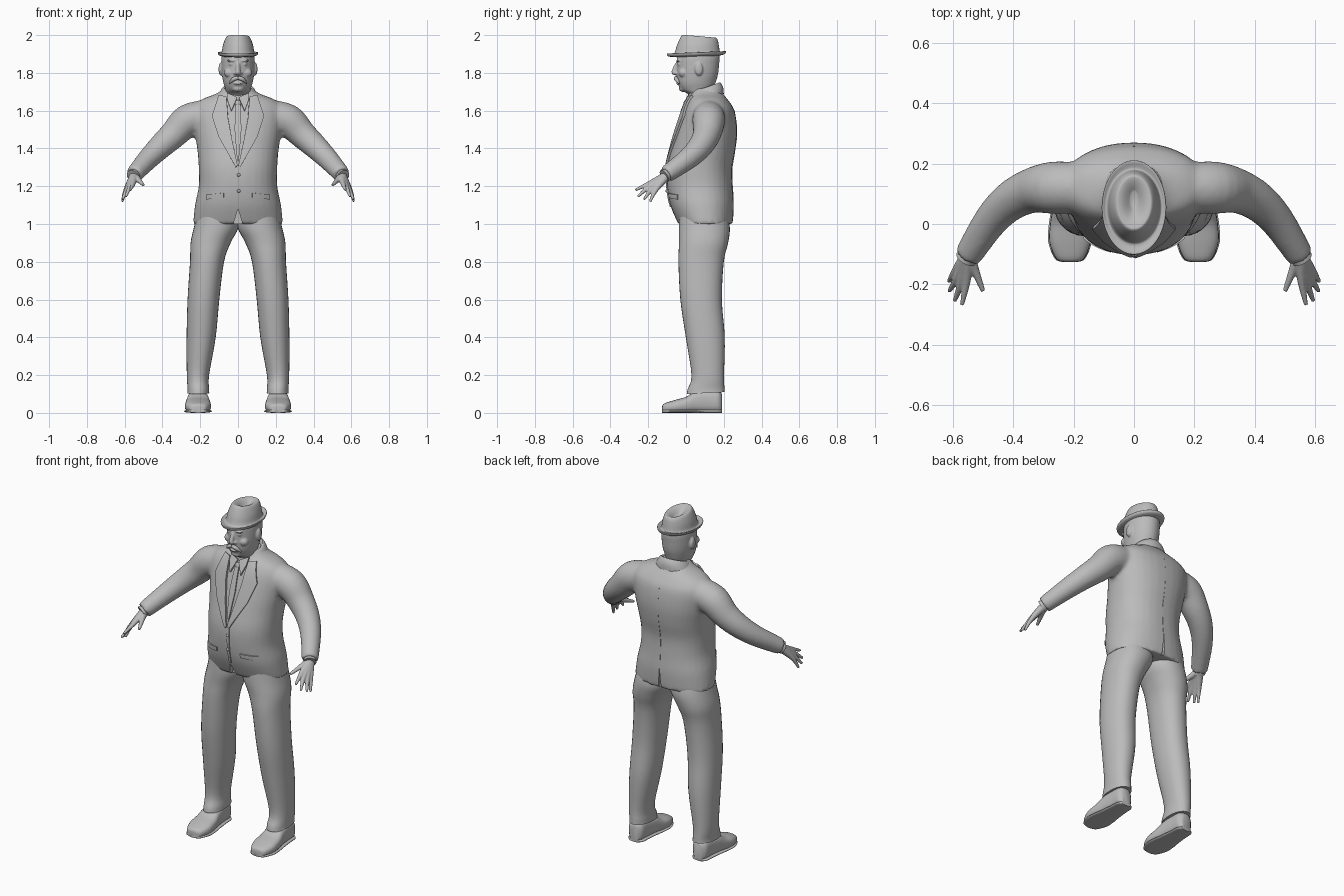
import bpy, bmesh
from math import sin, cos, pi, radians
from mathutils import Vector
from mathutils.bvhtree import BVHTree

cube = bpy.data.objects.get("Cube")
if cube:
    bpy.data.objects.remove(cube)

grey = bpy.data.materials.new("plain_grey")
grey.use_nodes = True
grey.diffuse_color = (0.5, 0.5, 0.5, 1)
for node in grey.node_tree.nodes:
    if node.type == 'BSDF_PRINCIPLED':
        node.inputs["Base Color"].default_value = grey.diffuse_color
made = []


def spline(rows, steps=4):
    """Smoothly interpolate rows of numbers."""
    out = []
    last = len(rows) - 1
    for i in range(last):
        a, b, c, d = (rows[min(max(i + k, 0), last)] for k in (-1, 0, 1, 2))
        for s in range(steps):
            t = s / steps
            out.append([q + t / 2 * (r - p + t * (2*p - 5*q + 4*r - e + t * (3*q - p - 3*r + e)))
                        for p, q, r, e in zip(a, b, c, d)])
    return out + [list(rows[-1])]


def power(v, e):
    return abs(v) ** e * (1 if v > 0 else -1)


def stack(rows, n=32, e=1.0, steps=4):
    """Horizontal oval rings from rows of x, y, z, half width, half depth, tilt."""
    rings = []
    for x, y, z, rx, ry, tilt in spline(rows, steps):
        ring = []
        for k in range(n):
            a = 2 * pi * k / n
            dy = ry * power(sin(a), e)
            ring.append(Vector((x + rx * power(cos(a), e), y + dy, z + tilt * dy)))
        rings.append(ring)
    return rings


def tube(rows, n=16, steps=4):
    """Round rings along a path of x, y, z, radius."""
    path = spline(rows, steps)
    pts = [Vector(p[:3]) for p in path]
    rings = []
    for i, p in enumerate(path):
        way = pts[min(i + 1, len(pts) - 1)] - pts[max(i - 1, 0)]
        q = way.to_track_quat('Z', 'Y')
        rings.append([pts[i] + q @ Vector((cos(2*pi*k/n), sin(2*pi*k/n), 0)) * p[3]
                      for k in range(n)])
    return rings


def ball(x, y, z, rx, ry, rz, n=16):
    angles = [pi * (k + 0.1) / 10.2 for k in range(11)]
    return [[Vector((x + rx * sin(t) * cos(2*pi*k/n), y + ry * sin(t) * sin(2*pi*k/n),
                     z - rz * cos(t))) for k in range(n)] for t in angles]


def both(part):
    return [part, [[Vector((-v.x, v.y, v.z)) for v in ring] for ring in part]]


def add_object(name, bm):
    bmesh.ops.recalc_face_normals(bm, faces=bm.faces)
    mesh = bpy.data.meshes.new(name)
    bm.to_mesh(mesh)
    bm.free()
    mesh.materials.append(grey)
    ob = bpy.data.objects.new(name, mesh)
    bpy.context.collection.objects.link(ob)
    made.append(ob)
    return ob


def bake(ob):
    """Replace the mesh by its modified result."""
    graph = bpy.context.evaluated_depsgraph_get()
    mesh = bpy.data.meshes.new_from_object(ob.evaluated_get(graph))
    ob.modifiers.clear()
    ob.data = mesh
    if not mesh.materials:
        mesh.materials.append(grey)


def build(name, parts, voxel=0, relax=3):
    """Skin each list of rings, optionally fusing them into one surface."""
    bm = bmesh.new()
    for rings in parts:
        loops = [[bm.verts.new(v) for v in ring] for ring in rings]
        n = len(loops[0])
        for a, b in zip(loops, loops[1:]):
            for k in range(n):
                bm.faces.new((a[k], a[(k+1) % n], b[(k+1) % n], b[k]))
        bm.faces.new(loops[0])
        bm.faces.new(loops[-1])
    ob = add_object(name, bm)
    if voxel:
        fuse = ob.modifiers.new("fuse", 'REMESH')
        fuse.mode = 'VOXEL'
        fuse.voxel_size = voxel
        soft = ob.modifiers.new("relax", 'SMOOTH')
        soft.iterations = relax
        bake(ob)
    return ob


# Jacket body and sleeves
torso = stack([(0, .103, 1.0, .238, .145, 0), (0, .085, 1.1, .228, .168, 0),
               (0, .073, 1.2, .208, .173, 0), (0, .072, 1.3, .208, .172, 0),
               (0, .092, 1.4, .216, .17, 0), (0, .11, 1.5, .232, .16, 0),
               (0, .12, 1.6, .24, .137, 0), (0, .116, 1.655, .2, .108, 0),
               (0, .11, 1.69, .115, .085, 0), (0, .105, 1.72, .075, .075, 0)], e=.9)
sleeve = tube([(.19, .12, 1.57, .085), (.27, .12, 1.545, .087), (.34, .11, 1.475, .075),
               (.41, .075, 1.41, .066), (.475, .01, 1.345, .057), (.55, -.105, 1.262, .046)], 20)
jacket = build("jacket", [torso] + both(sleeve), .011, 5)


# Cut the front opening and the back vent out of the hem
def wedge(half, top, y0, y1):
    bm = bmesh.new()
    ends = [[bm.verts.new((x, y, z)) for x, z in ((-half, .95), (half, .95), (0, top))]
            for y in (y0, y1)]
    bmesh.ops.convex_hull(bm, input=ends[0] + ends[1])
    cutter = add_object("hem_cutter", bm)
    cutter.hide_render = True
    made.remove(cutter)
    cut = jacket.modifiers.new("cut", 'BOOLEAN')
    cut.operation = 'DIFFERENCE'
    cut.object = cutter
    bake(jacket)
    bpy.data.objects.remove(cutter)


wedge(.04, 1.08, -.3, -.02)
wedge(.012, 1.13, .235, .35)

surface = BVHTree.FromPolygons([v.co for v in jacket.data.vertices],
                               [p.vertices for p in jacket.data.polygons])


def on_jacket(x, z, way=1):
    hit = surface.ray_cast(Vector((x, -way, z)), Vector((0, way, 0)))[0]
    return hit if hit else Vector((x, .1, z))


def patch(name, edge_a, edge_b, thick=.02, way=1):
    """Thin cloth piece lying on the jacket between two edges of x, z points."""
    bm = bmesh.new()
    grid = []
    for a, b in zip(edge_a, edge_b):
        grid.append([])
    cols = 6
    rows_a, rows_b = ([(p[0] + (q[0]-p[0])*t/6, p[1] + (q[1]-p[1])*t/6)
                       for p, q in zip(e, e[1:]) for t in range(6)] + [e[-1]]
                      for e in (edge_a, edge_b))
    grid = [[bm.verts.new(on_jacket(a[0] + (b[0]-a[0])*c/cols, a[1] + (b[1]-a[1])*c/cols, way))
             for c in range(cols + 1)] for a, b in zip(rows_a, rows_b)]
    for r, s in zip(grid, grid[1:]):
        for c in range(cols):
            bm.faces.new((r[c], r[c+1], s[c+1], s[c]))
    ob = add_object(name, bm)
    solid = ob.modifiers.new("thickness", 'SOLIDIFY')
    solid.thickness = thick
    solid.offset = 0
    bake(ob)


# Lapels, shirt collar points, pocket flaps
for side, s in (("left", 1), ("right", -1)):
    def flip(points):
        return [(s * x, z) for x, z in points]
    patch(side + "_lapel", flip([(.06, 1.67), (.052, 1.56), (.032, 1.45), (.002, 1.31)]),
          flip([(.1, 1.675), (.135, 1.57), (.1, 1.46), (.012, 1.3)]), .024)
    patch(side + "_shirt_collar", flip([(.004, 1.665), (.035, 1.595)]),
          flip([(.055, 1.69), (.055, 1.65)]), .024)
    patch(side + "_pocket_flap", flip([(.075, 1.165), (.165, 1.155)]),
          flip([(.075, 1.14), (.165, 1.13)]), .014)

# Tie with knot, front edge of the jacket, back vent overlap, buttons
patch("tie", [(-.012, 1.63), (-.018, 1.5), (-.004, 1.33)],
      [(.012, 1.63), (.018, 1.5), (.004, 1.33)], .016)
knot = on_jacket(0, 1.635)
build("tie_knot", [ball(0, knot.y, knot.z, .017, .012, .022)])
patch("front_edge", [(0, 1.31), (0, 1.09)], [(.014, 1.3), (.014, 1.09)], .012)
patch("back_seam", [(-.003, 1.6), (-.003, 1.14)], [(.003, 1.6), (.003, 1.14)], .004, -1)
buttons = [on_jacket(.004, z) for z in (1.26, 1.175)]
build("jacket_buttons", [ball(p.x, p.y - .004, p.z, .009, .008, .009) for p in buttons])

# Jacket collar around the neck
build("jacket_collar", [stack([(0, .105, 1.66, .115, .095, .3), (0, .105, 1.69, .1, .092, .35),
                               (0, .1, 1.72, .08, .082, .35), (0, .1, 1.715, .068, .072, .35),
                               (0, .1, 1.68, .06, .06, .35)], steps=3)])

# Sleeve cuffs and hands
build("shirt_cuffs", both(tube([(.535, -.08, 1.275, .03), (.557, -.116, 1.253, .036)])))
wrist = (.55, -.1, 1.258, .024)
fingers = [((.528, -.15, 1.235, .015), (.5, -.222, 1.205, .008)),
           ((.555, -.19, 1.216, .014), (.57, -.268, 1.18, .007)),
           ((.571, -.19, 1.202, .014), (.594, -.255, 1.145, .007)),
           ((.585, -.178, 1.19, .014), (.612, -.222, 1.13, .007)),
           ((.594, -.16, 1.18, .013), (.613, -.19, 1.118, .007))]
hand = [p for knuckle, tip in fingers for p in both(tube([wrist, knuckle, tip], 12))]
build("hands", hand, .0045, 2)

# Trousers
leg = stack([(.105, .09, 1.06, .11, .125, 0), (.116, .097, .98, .118, .135, 0),
             (.145, .093, .9, .106, .13, 0), (.164, .08, .8, .09, .12, 0),
             (.183, .08, .6, .084, .11, 0), (.195, .102, .4, .077, .103, 0),
             (.212, .115, .2, .059, .086, 0), (.21, .106, .13, .057, .097, .05),
             (.21, .104, .105, .058, .1, .05)], e=.92)
build("trousers", both(leg))


# Shoes and soles
def shoe(rows, grow=0, flat=0):
    rings = []
    for y, w, h in spline(rows):
        h = flat or h
        rings.append([Vector((.212 + (w + grow) * power(cos(2*pi*k/24), .8), y,
                              h / 2 + h / 2 * power(sin(2*pi*k/24), .7))) for k in range(24)])
    return rings


last = [(-.126, .02, .035), (-.115, .046, .05), (-.06, .068, .068), (0, .066, .085),
        (.05, .058, .115), (.12, .05, .125), (.17, .046, .12), (.19, .028, .1)]
build("shoes", both(shoe(last)))
build("shoe_soles", both(shoe(last, .004, .018)))

# Head with nose, brows, eyes, chin and ears
skull = stack([(0, .09, 1.62, .062, .065, 0), (0, .085, 1.68, .064, .068, 0),
               (0, .06, 1.71, .066, .085, 0), (0, .056, 1.745, .077, .1, 0),
               (0, .06, 1.79, .085, .109, 0), (0, .063, 1.84, .088, .112, 0),
               (0, .065, 1.89, .086, .112, 0), (0, .067, 1.93, .07, .09, 0)])
nose = [tube([(0, -.04, 1.86, .009), (0, -.056, 1.83, .011), (0, -.064, 1.802, .014)], 12),
        ball(0, -.06, 1.8, .016, .016, .012)]
features = (ball(.033, -.042, 1.865, .026, .01, .007), ball(.033, -.036, 1.846, .015, .01, .008),
            ball(.014, -.05, 1.797, .01, .012, .008), ball(.045, -.015, 1.8, .03, .025, .025),
            ball(.093, .068, 1.82, .01, .022, .034))
face = [p for part in features for p in both(part)]
lips = [ball(0, -.04, 1.745, .025, .014, .007), ball(0, -.012, 1.718, .034, .026, .02)]
build("head", [skull] + nose + face + lips, .005, 2)
build("moustache", both(tube([(0, -.054, 1.775, .009), (.024, -.051, 1.766, .011),
                              (.046, -.036, 1.745, .004)], 12)))

# Hat: brim, crown and pinched top
build("hat", [stack([(0, .06, 1.886, .078, .11, .03), (0, .055, 1.893, .1, .148, .04),
                     (0, .055, 1.905, .107, .156, .04), (0, .055, 1.909, .104, .152, .04),
                     (0, .058, 1.903, .093, .128, .04), (0, .06, 1.912, .086, .119, .02),
                     (0, .063, 1.945, .08, .111, 0), (0, .068, 1.975, .07, .101, -.05),
                     (0, .07, 1.992, .06, .091, -.08), (0, .071, 1.993, .05, .08, -.09),
                     (0, .075, 1.985, .034, .06, -.08), (0, .08, 1.965, .012, .03, 0)], 40)])

# Smooth shading with sharp edges kept
for ob in bpy.context.selected_objects:
    ob.select_set(False)
for ob in made:
    ob.select_set(True)
bpy.context.view_layer.objects.active = made[0]
bpy.ops.object.shade_smooth_by_angle(angle=radians(50))
